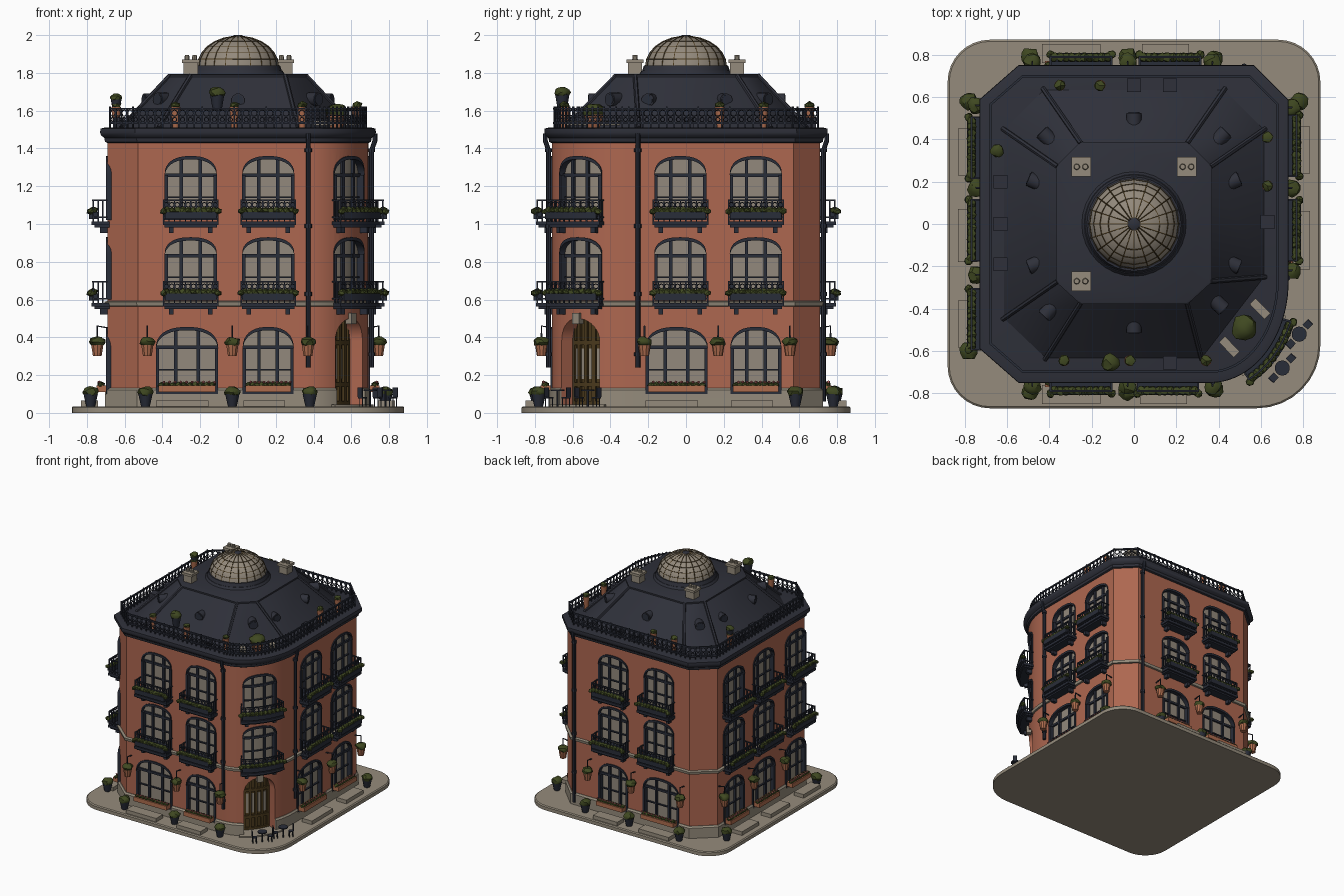
import bpy, bmesh, math, random
from mathutils import Vector, Matrix

if "Cube" in bpy.data.objects:
    bpy.data.objects.remove(bpy.data.objects["Cube"])
random.seed(4)
pi, cos, sin = math.pi, math.cos, math.sin

COL = {"brick": (.42, .135, .08), "stone": (.30, .26, .20), "glass": (.29, .25, .20), "iron": (.022, .026, .04),
       "slate": (.028, .03, .042), "leaf": (.05, .065, .015), "terracotta": (.42, .15, .075),
       "wood": (.07, .042, .012), "flower": (.45, .12, .12)}
MAT = {}
for k, c in COL.items():
    MAT[k] = bpy.data.materials.new(k)
    MAT[k].diffuse_color = (*c, 1)
parts = {}

def part(name, mat):
    if name not in parts:
        parts[name] = (bmesh.new(), mat)
    return parts[name][0]

def skin(bm, rings, caps=True, loop=False):
    vs = [[bm.verts.new(p) for p in r] for r in rings]
    for a, b in list(zip(vs, vs[1:])) + ([(vs[-1], vs[0])] if loop else []):
        for i in range(len(a)):
            j = (i + 1) % len(a)
            bm.faces.new((a[i], a[j], b[j], b[i]))
    if caps and not loop:
        bm.faces.new(vs[0])
        bm.faces.new(vs[-1])

def strip(bm, m, us, bot, top, d0, d1):
    """Solid slab following wall mapper m along us, between heights bot and top."""
    f = lambda h, u: h(u) if callable(h) else h
    skin(bm, [[m(u, d0, f(bot, u)), m(u, d1, f(bot, u)), m(u, d1, f(top, u)), m(u, d0, f(top, u))] for u in us])

def tube(bm, pts, r, n=5, loop=False):
    pts, rings, s = [Vector(p) for p in pts], [], None
    N = len(pts)
    for i, p in enumerate(pts):
        a = pts[i - 1] if i or loop else p
        b = pts[(i + 1) % N] if i < N - 1 or loop else p
        t = (b - a).normalized()
        s = t.orthogonal() if s is None else s - t * s.dot(t)
        s.normalize()
        q = t.cross(s)
        rings.append([p + (s * cos(2 * pi * k / n) + q * sin(2 * pi * k / n)) * r for k in range(n)])
    skin(bm, rings, loop=loop)

def blob(bm, p, r, flat=.8):
    M = Matrix.Translation(p) @ Matrix.Diagonal((1, 1, flat, 1))
    for v in bmesh.ops.create_icosphere(bm, subdivisions=2 if r > .03 else 1, radius=r, matrix=M)["verts"]:
        v.co += Vector([random.uniform(-.12, .12) * r for _ in range(3)])

def cone(bm, p, r1, r2, h, n=14):
    bmesh.ops.create_cone(bm, cap_ends=True, segments=n, radius1=r1, radius2=r2, depth=h,
                          matrix=Matrix.Translation((p[0], p[1], p[2] + h / 2)))

def box(bm, p, size, rot=0):
    bmesh.ops.create_cube(bm, size=1, matrix=Matrix.Translation(p) @ Matrix.Rotation(rot, 4, 'Z') @ Matrix.Diagonal((*size, 1)))

def lin(a, b, n):
    return [a + (b - a) * i / n for i in range(n + 1)]

# Footprint: three chamfered corners and one rounded entrance corner
arc = [(.36 + .33 * cos(t), -.27 - .44 * sin(t)) for t in lin(pi / 2, 0, 20)]
FOOT = [(-.53, -.71)] + arc + [(.69, .57), (.55, .71), (-.53, .71), (-.69, .57), (-.69, -.57)]

def offset(pts, d):
    out = []
    for i, p in enumerate(pts):
        a, b, p = Vector(pts[i - 1]), Vector(pts[(i + 1) % len(pts)]), Vector(p)
        e, f = (p - a).normalized(), (b - p).normalized()
        n1, n2 = Vector((e.y, -e.x)), Vector((f.y, -f.x))
        out.append(p + (n1 + n2) * d / (1 + n1.dot(n2)))
    return out

def ring(bm, prof, loop=False, foot=FOOT):
    skin(bm, [[(p.x, p.y, z) for p in offset(foot, o)] for o, z in prof], loop=loop)

# Wall mappers: (along wall, outward, height) to world
front = lambda u, d, z: Vector((u, -.71 - d, z))
back = lambda u, d, z: Vector((u, .71 + d, z))
right = lambda u, d, z: Vector((.69 + d, u, z))
left = lambda u, d, z: Vector((-.69 - d, u, z))
def corner(u, d, z):
    t = .76 - u / .39
    n = Vector((cos(t) / .33, -sin(t) / .44, 0)).normalized()
    return Vector((.36 + .33 * cos(t), -.27 - .44 * sin(t), z)) + n * d

iron, leaf = part("iron_railings", "iron"), part("foliage", "leaf")
terra, stone = part("planters", "terracotta"), part("stone_blocks", "stone")
cut = bmesh.new()

# Arched windows with frame and glazing bars
def window(m, u, w, z0, zs, zt):
    top = lambda x: zs + (zt - zs) * max(0, 1 - abs((x - u) / w) ** 2.4) ** (1 / 2.4)
    us = [u - w * cos(pi * k / 18) for k in range(19)]
    strip(cut, m, us, z0, top, -.04, .06)
    strip(part("window_panes", "glass"), m, us, z0, top, -.041, -.028)
    fr = part("window_frames", "iron")
    strip(fr, m, us, lambda x: top(x) - .018, top, -.04, .008)
    for s in (-1, 1):
        a = u + s * w
        strip(fr, m, sorted([a, a - s * .018]), z0, zs, -.04, .008)
        b = u + s * w * .36
        strip(fr, m, [b - .009, b + .009], z0, top, -.04, -.012)
    strip(fr, m, us, z0, z0 + .018, -.04, .008)
    h = zt - z0
    for f, t in ((.70, .009), (.36, .004)):
        strip(fr, m, us, z0 + h * f - t, z0 + h * f + t, -.04, -.014)

def scroll(m, u, d, z, r):
    tube(iron, [m(u + r * cos(k * pi / 4), d, z + r * sin(k * pi / 4)) for k in range(8)], .0035, 3, True)

def balcony(m, u, z, w=.148):
    slab = part("balcony_slabs", "iron")
    strip(slab, m, lin(u - w, u + w, 8), z + .012, z + .032, -.01, .085)
    strip(slab, m, lin(u - w + .01, u + w - .01, 8), z, z + .012, -.01, .07)
    for s in (-1, 1):
        b = u + s * w * .7
        strip(slab, m, [b - .012, b + .012], z - .03, z, -.01, .04)
        e = u + s * (w - .004)
        for h in (.05, .14):
            strip(iron, m, [e - .004, e + .004], z + h, z + h + .007, 0, .08)
        for d in (.025, .05, .077):
            strip(iron, m, [e - .004, e + .004], z + .03, z + .147, d - .004, d + .004)
        blob(leaf, m(e, .09, z + .085), .022)
    for h in (.05, .14):
        strip(iron, m, lin(u - w, u + w, 8), z + h, z + h + .008, .073, .082)
    for k, x in enumerate(lin(u - w + .004, u + w - .004, 10)):
        strip(iron, m, [x - .003, x + .003], z + .03, z + .147, .074, .081)
        if k < 10:
            scroll(m, x + .0145, .077, z + .12, .013)
    strip(slab, m, lin(u - w + .012, u + w - .012, 8), z + .045, z + .082, .055, .098)
    for x in lin(u - w + .022, u + w - .022, 9):
        blob(leaf, m(x, .077, z + .09), .024)

def flower_box(m, u, w):
    strip(terra, m, [u - w, u + w], .11, .145, .0, .06)
    strip(stone, m, [u - w * 1.1, u + w * .75], .03, .065, .05, .14)
    for x in lin(u - w + .015, u + w - .015, 9):
        blob(leaf, m(x, .035, .148), .021)
        blob(part("flowers", "flower"), m(x + .012, .045, .163), .009)

cols = [(front, -.25, .165), (front, .16, .135), (back, -.25, .165), (back, .17, .135), (right, -.03, .165),
        (right, .37, .135), (left, .36, .135), (left, -.03, .15), (left, -.45, .135)]
for m, u, w in cols:
    window(m, u - (.02 if w > .16 else 0), w, .10, .34, .455)
    flower_box(m, u - (.02 if w > .16 else 0), w - .015)
for m, u, w in cols + [(corner, 0, .135)]:
    window(m, u, .138, .60, .84, .93)
    window(m, u, .138, 1.02, 1.26, 1.36)
    balcony(m, u, .55)
    balcony(m, u, .982)

# Recessed corner door with glazed leaves and keystone
dw = .125
dtop = lambda x: .38 + .12 * max(0, 1 - (x / dw) ** 2) ** .5
dus = [-dw * cos(pi * k / 18) for k in range(19)]
strip(cut, corner, dus, .034, dtop, -.10, .08)
door = part("door", "wood")
strip(door, corner, dus, .034, dtop, -.102, -.085)
for x in (-.115, -.058, 0, .058, .115):
    strip(door, corner, [x - .012, x + .012], .034, dtop, -.1, -.07)
for z in (.04, .14, .36):
    strip(door, corner, lin(-.12, .12, 6), z, z + .022, -.1, -.068)
for x in (-.03, .03, -.088, .088):
    strip(part("door_glass", "glass"), corner, [x - .012, x + .012], .18, .34, -.09, -.08)
strip(stone, corner, [-.022, .022], .47, .53, -.02, .02)
strip(stone, corner, lin(-.16, .16, 6), .03, .045, -.09, .05)

# Pavement slab with rounded corners
pave = []
for sx, sy, r, a in ((1, -1, .30, -90), (1, 1, .2, 0), (-1, 1, .2, 90), (-1, -1, .2, 180)):
    for k in range(9):
        t = math.radians(a + k * 11.25)
        pave.append((sx * (.88 - r) + r * cos(t), sy * (.87 - r) + r * sin(t)))
ring(part("pavement", "stone"), [(0, 0), (0, .028), (-.008, .035)], foot=pave)

# Walls, plinth, string course, cornice and gutter
ring(part("walls", "brick"), [(0, .03), (0, 1.45)])
ring(part("plinth", "stone"), [(-.02, .03), (.014, .03), (.014, .12), (.004, .132), (-.02, .132)], True)
ring(part("string_course", "stone"), [(-.01, .562), (.014, .566), (.018, .588), (-.01, .596)], True)
ring(part("cornice", "slate"), [(.004, 1.43), (.014, 1.435), (.018, 1.455), (.035, 1.47), (.04, 1.485), (.038, 1.505), (.01, 1.512)])

# Roof terrace railing
rail = offset(FOOT, -.012)
for z in (1.53, 1.605):
    ring(iron, [(-.018, z), (-.007, z), (-.007, z + .01), (-.018, z + .01)], True)
for i, a in enumerate(rail):
    b = rail[(i + 1) % len(rail)]
    L, e = (b - a).length, (b - a).normalized()
    m = lambda u, d, z: Vector((a.x + e.x * u + e.y * d, a.y + e.y * u - e.x * d, z))
    n = max(1, round(L / .042))
    for k in range(n):
        u = L * k / n
        strip(iron, m, [u - .004, u + .004], 1.505, 1.622 if k % 4 == 0 else 1.61, -.004, .004)
        scroll(m, u + L / n / 2, 0, 1.587, min(.017, L / n / 2))
        scroll(m, u + L / n / 2, 0, 1.553, min(.012, L / n / 3))

# Mansard roof with hip ridges, flat deck and skylights
low = [(-.42, -.64), (.32, -.64), (.62, -.25), (.62, .45), (.43, .64), (-.43, .64), (-.62, .45), (-.62, -.45)]
high = [(-.25, -.37), (.25, -.37), (.36, -.27), (.36, .27), (.25, .38), (-.25, .38), (-.36, .27), (-.36, -.27)]
roof = part("mansard_roof", "slate")
skin(roof, [[(x, y, 1.505) for x, y in low], [(x, y, 1.785) for x, y in high]])
ring(roof, [(-.005, 1.775), (.008, 1.778), (.008, 1.79), (-.004, 1.795)], foot=high)
for (x, y), (p, q) in zip(low, high):
    tube(roof, [(x, y, 1.51), (p, q, 1.787)], .012, 6)
for x, y in ((0, .49), (0, -.48), (-.465, .2), (-.465, -.19), (.465, .2), (.465, -.19), (-.40, -.41), (.40, -.38), (-.41, .41), (.41, .41)):
    d = Vector((x, y, 0)).normalized()
    c = Vector((x, y, 1.655 if min(abs(x), abs(y)) < .3 else 1.66))
    tube(roof, [c - d * .05, c + d * .035], .036, 12)
    tube(part("skylight_glass", "iron"), [c + d * .034, c + d * .038], .028, 12)

# Glazed dome with ribs
cone(roof, (0, 0, 1.79), .25, .235, .022, 32)
cone(roof, (0, 0, 1.812), .232, .222, .028, 32)
P = lambda a, t: (.215 * cos(t) * cos(a), .215 * cos(t) * sin(a), 1.835 + .16 * sin(t))
A = [2 * pi * k / 20 for k in range(20)]
skin(part("dome_glass", "glass"), [[P(a, t) for a in A] for t in lin(0, 1.45, 6)])
ribs = part("dome_ribs", "wood")
for a in A:
    tube(ribs, [P(a, t) for t in lin(0, 1.45, 6)], .0028, 4)
for t in lin(0, 1.45, 6)[1:5]:
    tube(ribs, [P(a, t) for a in A], .0025, 4, True)
cone(roof, (0, 0, 1.985), .045, .02, .015, 16)

# Chimneys
for x, y in ((-.25, .27), (.25, .27), (-.25, -.27)):
    box(stone, (x, y, 1.82), (.075, .075, .08))
    box(stone, (x, y, 1.862), (.092, .092, .02))
    for s in (-.02, .02):
        cone(part("chimney_pots", "stone"), (x + s, y, 1.87), .015, .012, .025, 10)

# Downpipes
pipes = part("downpipes", "iron")
for m, u, z in ((front, .372, .24), (right, -.255, .24), (back, .52, .06)):
    tube(pipes, [m(u, .035, 1.48), m(u, .035, 1.44), m(u, .017, 1.39), m(u, .017, z)], .013, 8)
    for h in (.3, .62, .98, 1.38):
        tube(pipes, [m(u, .017, h), m(u, .017, h + .02)], .019, 8)

# Hanging baskets on wall brackets
for m, u in [(f, x) for f in (front, back) for x in (-.48, -.03, .37)] + [(right, .17), (right, -.22), (right, .55),
             (left, .17), (left, -.24), (left, .56)]:
    tube(iron, [m(u, 0, .45), m(u, .055, .46), m(u, .055, .40)], .005, 4)
    p = m(u, .055, .30)
    cone(terra, p, .024, .034, .06, 10)
    blob(leaf, p + Vector((0, 0, .075)), .042, .65)

# Potted shrubs on pavement and terrace
def pot(x, y, z, r, h, mat="iron"):
    cone(part("pots_" + mat, mat), (x, y, z), r * .55, r * .9, h, 12)
    blob(leaf, (x, y, z + h + r * .3), r, .7)
for x, y in ((-.49, -.79), (-.49, .79), (-.78, .58), (.78, .58), (-.78, -.60), (.38, .78), (.38, -.78), (-.03, -.79), (-.03, .79)):
    pot(x, y, .034, .042, .065)
for x, y in ((-.35, .655), (-.16, .655), (-.645, .345), (.63, .41), (.63, .18), (-.33, -.645), (-.02, -.645), (.34, -.645)):
    pot(x, y, 1.51, .029, .11, "terracotta")
pot(-.11, -.655, 1.60, .042, .085)
pot(-.645, .345, 1.60, .032, .06)
pot(.52, -.49, 1.51, .06, .07, "terracotta")
for x, y in ((-.63, .2), (-.63, 0), (-.63, -.19), (0, .655), (.17, .655), (.17, -.655), (.63, .01)):
    box(roof, (x, y, 1.535), (.065, .065, .06))
for x, y, a in ((.595, -.40, -.8), (.45, -.58, -.8)):
    box(part("loungers", "stone"), (x, y, 1.535), (.10, .04, .025), a)

# Cafe table and chairs by the entrance
for x, y in ((.70, -.68), (.78, -.52)):
    cone(iron, (x, y, .034), .006, .006, .085, 6)
    cone(iron, (x, y, .115), .036, .036, .008, 14)
    for s in (-1, 1):
        cx, cy = x + s * .04, y + s * .045
        box(iron, (cx, cy, .08), (.034, .034, .006), .8)
        box(iron, (cx + s * .013, cy + s * .013, .11), (.005, .034, .05), .8)
        for a in range(4):
            box(iron, (cx + .018 * cos(a * pi / 2), cy + .018 * sin(a * pi / 2), .057), (.005, .005, .046))

# Turn parts into objects and cut the openings
def make(name, bm, mat=None):
    bmesh.ops.recalc_face_normals(bm, faces=bm.faces)
    me = bpy.data.meshes.new(name)
    bm.to_mesh(me)
    bm.free()
    if mat:
        me.materials.append(MAT[mat])
    ob = bpy.data.objects.new(name, me)
    bpy.context.collection.objects.link(ob)
    return ob

cutter = make("opening_cutter", cut)
cutter.hide_render = True
obs = [make(n, b, k) for n, (b, k) in parts.items()]
for ob in obs:
    bpy.ops.object.select_all(action='DESELECT')
    ob.select_set(True)
    bpy.context.view_layer.objects.active = ob
    if ob.name in ("walls", "plinth"):
        mod = ob.modifiers.new("openings", 'BOOLEAN')
        mod.object, mod.solver = cutter, 'EXACT'
        bpy.ops.object.modifier_apply(modifier=mod.name)
    bpy.ops.object.shade_smooth_by_angle(angle=math.radians(35))
bpy.data.objects.remove(cutter)

for m in bpy.data.materials:
    if m.users and not m.is_grease_pencil:
        m.use_nodes = True
        m.node_tree.nodes["Principled BSDF"].inputs["Base Color"].default_value = m.diffuse_color
